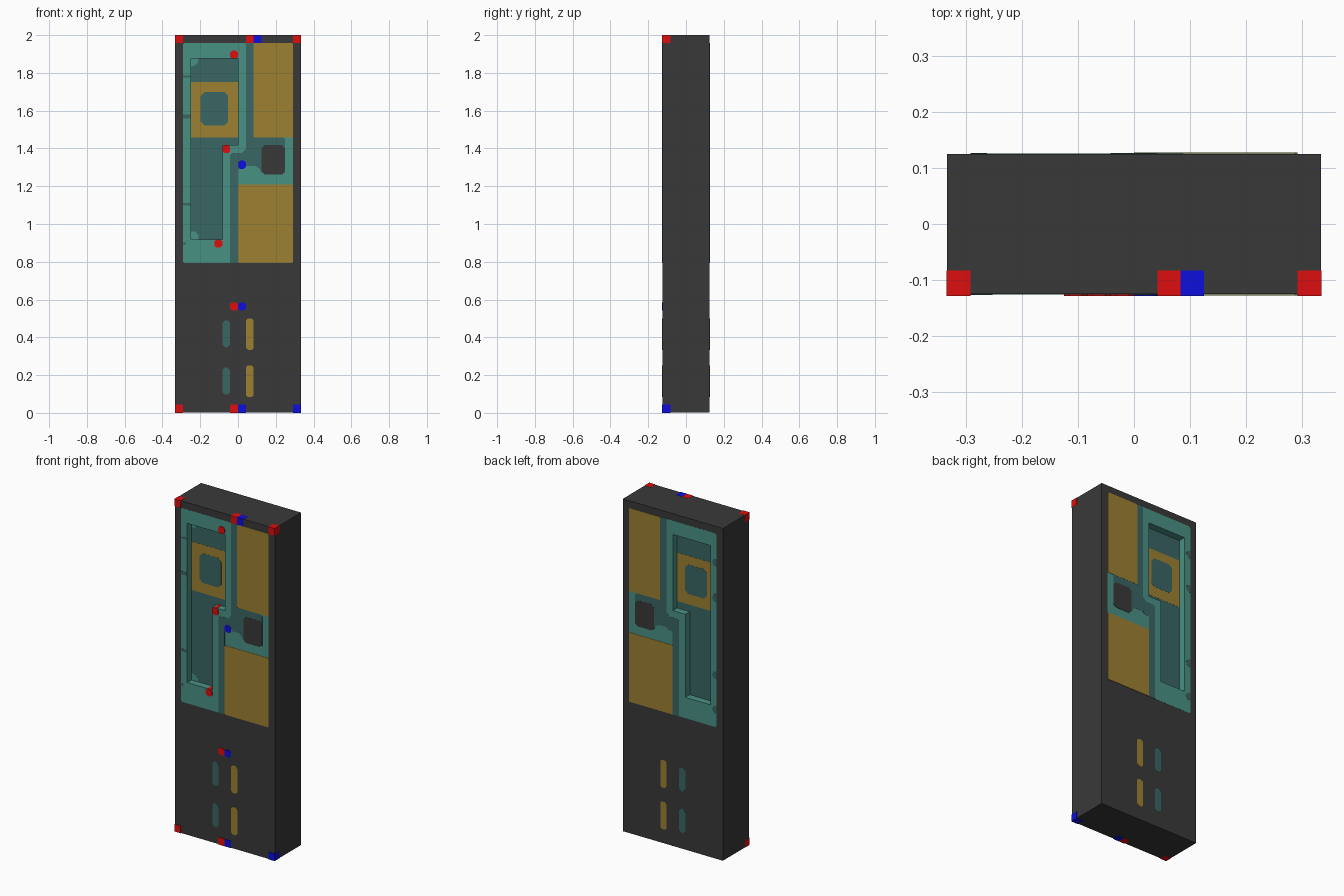
import bpy, bmesh

if "Cube" in bpy.data.objects:
    bpy.data.objects.remove(bpy.data.objects["Cube"])

U = 1 / 48          # one design unit
LIFT = 0.04         # thickness step of the painted plates, in units


def material(name, rgb):
    m = bpy.data.materials.new(name)
    m.use_nodes = True
    lin = [((c / 255 + 0.055) / 1.055) ** 2.4 if c > 10 else c / 255 / 12.92 for c in rgb]
    m.diffuse_color = (*lin, 1)
    m.node_tree.nodes["Principled BSDF"].inputs["Base Color"].default_value = (*lin, 1)
    return m


GREY = material("charcoal", (57, 57, 57))
LIGHT = material("light teal", (73, 145, 132))
DARK = material("dark teal", (56, 102, 100))
GOLD = material("mustard", (158, 128, 50))
RED = material("red", (221, 14, 14))
BLUE = material("blue", (14, 14, 221))


def prism(name, outline, y0, y1, *mats):
    """Extrude an x-z outline from depth y0 to y1."""
    bm = bmesh.new()
    face = bm.faces.new([bm.verts.new((x * U, y0 * U, z * U)) for x, z in outline])
    ext = bmesh.ops.extrude_face_region(bm, geom=[face])
    moved = [v for v in ext["geom"] if isinstance(v, bmesh.types.BMVert)]
    bmesh.ops.translate(bm, verts=moved, vec=(0, (y1 - y0) * U, 0))
    bmesh.ops.recalc_face_normals(bm, faces=bm.faces)
    mesh = bpy.data.meshes.new(name)
    bm.to_mesh(mesh)
    bm.free()
    for m in mats:
        mesh.materials.append(m)
    obj = bpy.data.objects.new(name, mesh)
    bpy.context.collection.objects.link(obj)
    return obj


def rect(x0, x1, z0, z1, c=0.0):
    """Rectangle outline, with clipped corners if c is set."""
    if not c:
        return [(x0, z0), (x1, z0), (x1, z1), (x0, z1)]
    return [(x0 + c, z0), (x1 - c, z0), (x1, z0 + c), (x1, z1 - c),
            (x1 - c, z1), (x0 + c, z1), (x0, z1 - c), (x0, z0 + c)]


def cut(obj, cutter):
    mod = obj.modifiers.new("recess", "BOOLEAN")
    mod.object = cutter
    mod.solver = "EXACT"
    bpy.context.view_layer.objects.active = obj
    bpy.ops.object.modifier_apply(modifier=mod.name)


# Slab body
body = prism("body", rect(-16, 16, 0, 96), -6, 6, GREY, LIGHT, DARK)

recess = [(-12, 44), (-4, 44), (-4, 68), (0, 68), (0, 90), (-12, 90)]
channel = [(2, 94), (4, 94), (4, 70), (11.5, 70), (12, 69.5), (12, 61), (6, 61),
           (5.5, 62), (4.5, 62.7), (2, 62.7), (1.5, 62), (0, 62), (0, 38), (-2, 38),
           (-2, 65.5), (-1.5, 66), (1, 66), (2, 67)]

for side, s in (("front", -1), ("back", 1)):
    cutter = prism(side + "_recess_cutter", recess, s * 4, s * 8)
    cutter.hide_render = True
    cutter.hide_viewport = False

    def plate(name, outline, mat, layer, base=6):
        return prism(f"{side}_{name}", outline, s * (base - 0.1), s * (base + layer * LIFT), mat)

    # Teal panel with the stepped recess cut through it
    panel = plate("panel", rect(-14, 14, 38, 94, 0.4), LIGHT, 1)
    cut(panel, cutter)
    cut(body, cutter)
    bpy.data.objects.remove(cutter)

    # Dark channel, mustard blocks and charcoal window
    plate("channel", channel, DARK, 2)
    plate("upper_block", rect(4, 14, 70, 94, 0.2), GOLD, 3)
    plate("lower_block", rect(0, 14, 38, 58, 0.2), GOLD, 3)
    plate("window", rect(6, 12, 60.5, 68, 0.8), GREY, 3)

    # Small dark notches along the outer strip
    for i, (z, w) in enumerate(((85.5, 0.25), (75.3, 0.5), (53, 0.35), (43, 0.25))):
        if s < 0:
            shape = rect(-14, -12.1 if i != 3 else -13.2, z - w, z + w)
        else:
            shape = [(-14, z - 1.2), (-13, z - 0.9), (-12.6, z), (-13, z + 0.9), (-14, z + 1.2)]
        plate(f"notch_{i}", shape, DARK, 2)

    # Mustard tile on the recess floor with a plain inset
    plate("tile", rect(-12, 0, 70, 84), GOLD, 1, 4)
    plate("tile_inset", rect(-9.5, -2.5, 73, 81.5, 1), DARK, 2, 4)
    if s < 0:
        plate("upper_fillet", [(-12, 90), (-12, 88), (-11, 88.2), (-10.2, 89), (-10, 90)], LIGHT, 1, 4)
        plate("lower_fillet", [(-12, 44), (-10, 44), (-10, 45), (-10.8, 46), (-12, 46)], LIGHT, 1, 4)

    # Slots at the bottom
    for i, z in enumerate((4, 16)):
        plate(f"teal_slot_{i}", rect(-4, -2, z + 0.6, z + 8 - 0.5, 0.7), DARK, 1)
        plate(f"mustard_slot_{i}", rect(2, 4, z, z + 8, 0.5), GOLD, 1)

# Recess walls are light teal, recess floors dark teal
for p in body.data.polygons:
    x, y, z = p.center / U
    if abs(x) < 15 and 40 < z < 92 and abs(y) < 5.9:
        p.material_index = 2 if abs(p.normal.y) > 0.5 and abs(abs(y) - 4) < 0.1 else 1
        if abs(p.normal.y) < 0.5 and abs(y) < 3.9:
            p.material_index = 0

# Pin markers on the front: x, z of the lower corner
markers = [(-16, 94, RED), (2, 94, RED), (4, 94, BLUE), (14, 94, RED),
           (-16, 0, RED), (-2, 0, RED), (0, 0, BLUE), (14, 0, BLUE),
           (-2, 26, RED), (0, 26, BLUE), (-2, 90, RED), (-4, 66, RED),
           (-6, 42, RED), (0, 62, BLUE)]
for i, (x, z, mat) in enumerate(markers):
    edge = z in (0, 94)
    x0 = x - LIFT if x == -16 else x
    x1 = x + 2 + (LIFT if x == 14 else 0)
    outline = rect(x0, x1, z - LIFT, z + 2 + LIFT, 0 if edge else 0.5)
    prism(f"marker_{i}", outline, -4, -6 - 4 * LIFT, mat)

# Stand exactly on the ground
for obj in bpy.context.collection.objects:
    if obj.name.startswith(("body", "front_", "back_", "marker_")):
        obj.location.z = LIFT * U
